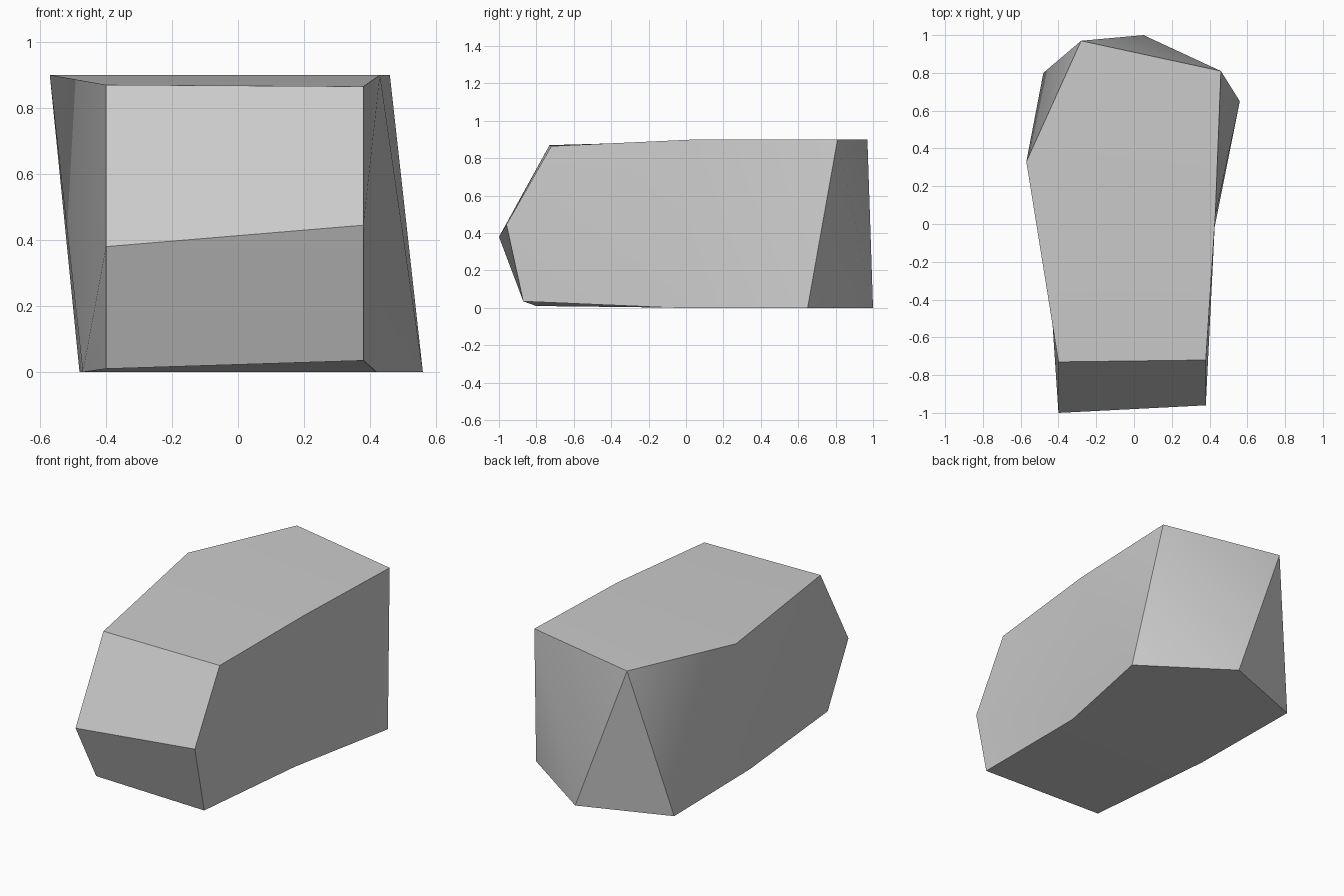
import bpy
import bmesh
from math import radians

default_cube = bpy.data.objects.get("Cube")
if default_cube:
    bpy.data.objects.remove(default_cube, do_unlink=True)


def make_material(name, value):
    material = bpy.data.materials.new(name)
    colour = (value, value, value, 1)
    material.diffuse_color = colour
    material.use_nodes = True
    material.node_tree.nodes["Principled BSDF"].inputs["Base Color"].default_value = colour
    return material


# Named corners of the boulder: flat top, flat base and a chiselled nose
corners = {
    "top_right": (-.57, .33, .9),
    "top_back_right": (-.28, .97, .9),
    "top_back_left": (.46, .81, .9),
    "top_left": (.43, .04, .9),
    "top_front_left": (.38, -.72, .865),
    "top_front_right": (-.4, -.73, .87),
    "nose_right": (-.4, -1, .38),
    "nose_left": (.38, -.96, .445),
    "base_front_left": (.38, -.87, .035),
    "base_front_right": (-.4, -.8, .01),
    "base_right": (-.47, .05, 0),
    "base_back_right": (-.48, .8, 0),
    "base_back": (.05, 1, 0),
    "base_back_left": (.56, .65, 0),
    "base_left": (.42, -.05, 0),
}

# Facets, each listed by the corners around it
facets = [
    # top
    "top_right top_left top_back_left top_back_right",
    "top_right top_front_right top_front_left top_left",
    # nose
    "top_front_right nose_right nose_left top_front_left",
    "nose_right base_front_right base_front_left nose_left",
    # left side
    "top_left top_front_left nose_left",
    "top_left nose_left base_left",
    "nose_left base_front_left base_left",
    "top_left base_left base_back_left",
    "top_left base_back_left top_back_left",
    # back
    "top_back_left base_back_left base_back",
    "top_back_left base_back top_back_right",
    "top_back_right base_back base_back_right",
    # right side
    "top_back_right base_back_right top_right",
    "top_right base_back_right base_right",
    "top_right base_right top_front_right",
    "top_front_right base_right nose_right",
    "nose_right base_right base_front_right",
    # base
    "base_right base_left base_front_left base_front_right",
    "base_right base_back_right base_back base_back_left base_left",
]

bm = bmesh.new()
verts = {name: bm.verts.new(point) for name, point in corners.items()}
for facet in facets:
    bm.faces.new([verts[name] for name in facet.split()])
bmesh.ops.recalc_face_normals(bm, faces=bm.faces[:])

mesh = bpy.data.meshes.new("boulder")
bm.to_mesh(mesh)
bm.free()
mesh.materials.append(make_material("stone grey", .6))

boulder = bpy.data.objects.new("boulder", mesh)
bpy.context.collection.objects.link(boulder)

# Soft shading inside each broad facet, crisp edges between them
bpy.ops.object.select_all(action="DESELECT")
boulder.select_set(True)
bpy.context.view_layer.objects.active = boulder
bpy.ops.object.shade_smooth_by_angle(angle=radians(30))
